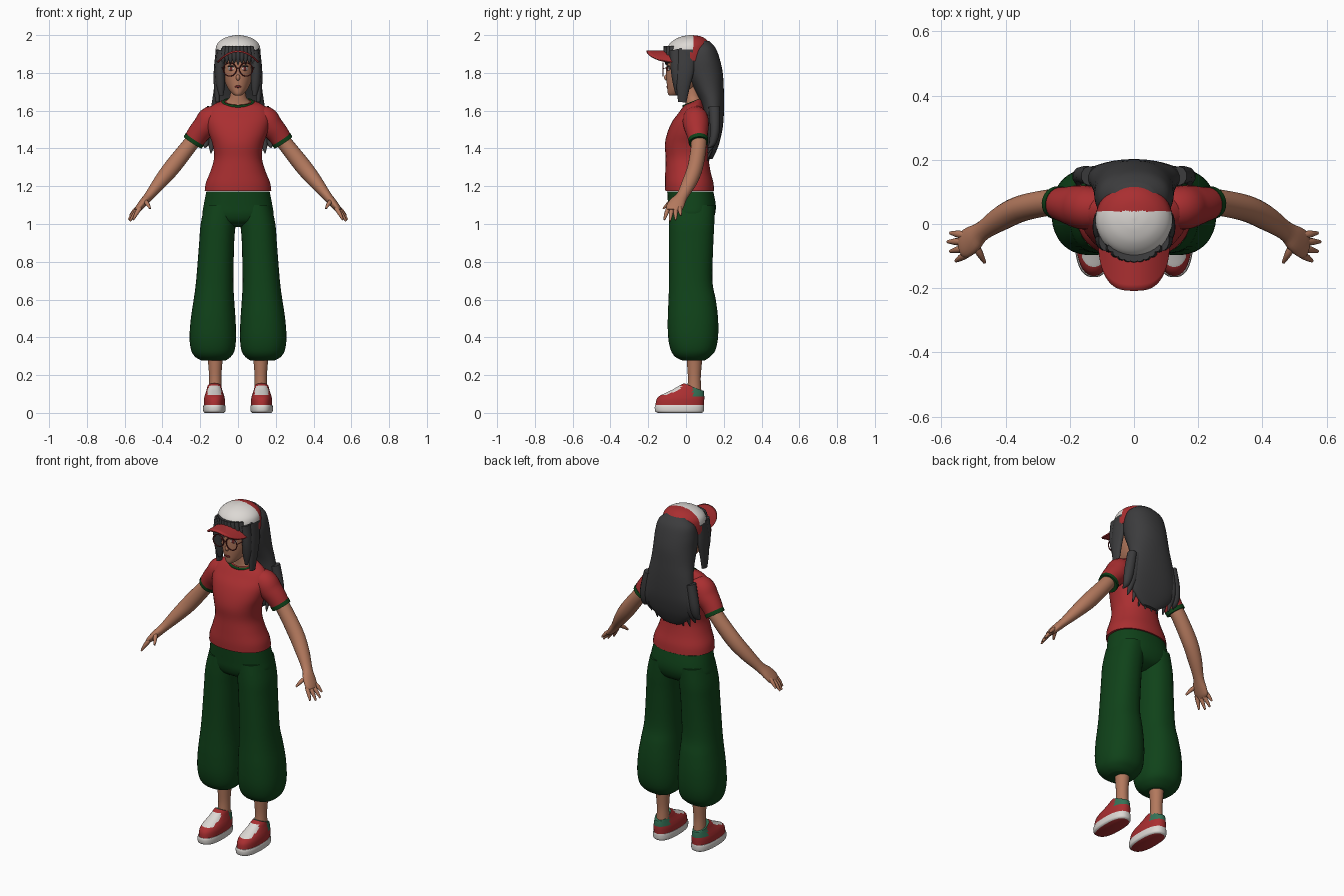
import bpy, bmesh, math
from mathutils import Vector, Matrix


def mat(name, rgb):
    m = bpy.data.materials.new(name)
    m.diffuse_color = (*rgb, 1)
    return m


RED = mat("red", (0.40, 0.028, 0.030))
GREEN = mat("dark green", (0.005, 0.055, 0.010))
SKIN = mat("skin", (0.45, 0.19, 0.11))
HAIR = mat("charcoal hair", (0.045, 0.045, 0.047))
WHITE = mat("off white", (0.72, 0.69, 0.66))
TEAL = mat("teal green", (0.035, 0.17, 0.095))
MAROON = mat("maroon", (0.16, 0.02, 0.02))


def finish(o, name, mats, mirror=False, angle=50):
    o.name = o.data.name = name
    for m in mats:
        o.data.materials.append(m)
    for p in o.data.polygons:
        p.use_smooth = True
    o.data.set_sharp_from_angle(angle=math.radians(angle))
    if mirror:
        o.modifiers.new("mirror", 'MIRROR')
    return o


def catmull(rows, n):
    """Smoothly interpolate rows of numbers."""
    rows = [Vector(r) for r in rows]
    out = []
    for i in range(len(rows) - 1):
        p0, p1, p2 = rows[max(i - 1, 0)], rows[i], rows[i + 1]
        p3 = rows[min(i + 2, len(rows) - 1)]
        for k in range(n):
            t = k / n
            out.append(0.5 * (2 * p1 + (p2 - p0) * t + (2 * p0 - 5 * p1 + 4 * p2 - p3) * t * t
                              + (3 * p1 - p0 - 3 * p2 + p3) * t ** 3))
    return out + [rows[-1]]


def skin(name, rings, mats, mirror=False):
    """Bridge rings of points and cap both ends."""
    bm = bmesh.new()
    vs = [[bm.verts.new(p) for p in r] for r in rings]
    n = len(vs[0])
    for a, b in zip(vs, vs[1:]):
        for i in range(n):
            bm.faces.new((a[i], a[(i + 1) % n], b[(i + 1) % n], b[i]))
    bm.faces.new(vs[0])
    bm.faces.new(vs[-1])
    bmesh.ops.recalc_face_normals(bm, faces=bm.faces)
    me = bpy.data.meshes.new(name)
    bm.to_mesh(me)
    bm.free()
    o = bpy.data.objects.new(name, me)
    bpy.context.collection.objects.link(o)
    return finish(o, name, mats, mirror)


def body(name, rows, mats, mirror=False, power=2.0, n=4, sides=36):
    """Horizontal rings; rows are (z, x0, x1, y0, y1, tilt)."""
    rings = []
    for z, x0, x1, y0, y1, tilt in catmull(rows, n):
        ring = []
        for i in range(sides):
            a = math.tau * (i + 0.5) / sides
            c, s = (math.copysign(abs(f) ** (2 / power), f) for f in (math.cos(a), math.sin(a)))
            ring.append(Vector(((x0 + x1) / 2 + c * (x1 - x0) / 2,
                                (y0 + y1) / 2 + s * (y1 - y0) / 2, z + tilt * s)))
        rings.append(ring)
    return skin(name, rings, mats, mirror)


def sym(rows):
    """(z, half width, y front, y back, tilt) to symmetric body rows."""
    return [(r[0], -r[1], r[1], r[2], r[3], r[4] if len(r) > 4 else 0) for r in rows]


def tube(name, rows, mats, mirror=False, n=4, sides=16):
    """Rings across a path; rows are (x, y, z, depth radius, width radius)."""
    pts = catmull(rows, n)
    rings = []
    for i, p in enumerate(pts):
        t = (Vector(pts[min(i + 1, len(pts) - 1)][:3]) - Vector(pts[max(i - 1, 0)][:3])).normalized()
        ref = Vector((0, 1, 0)) if abs(t.y) < 0.85 else Vector((0, 0, 1))
        a = (ref - t * ref.dot(t)).normalized()
        b = t.cross(a)
        c = Vector(p[:3])
        rings.append([c + a * p[3] * math.cos(q) + b * p[4] * math.sin(q)
                      for q in (math.tau * k / sides for k in range(sides))])
    return skin(name, rings, mats, mirror)


def bake(name, mats, mirror=False, scale=(1, 1, 1)):
    """Finish the primitive just added, with its transform applied."""
    o = bpy.context.object
    o.data.transform(o.matrix_basis @ Matrix.Diagonal((*scale, 1)))
    o.matrix_basis = Matrix.Identity(4)
    return finish(o, name, mats, mirror)


def blob(name, loc, scale, mats, mirror=False, rz=0):
    bpy.ops.mesh.primitive_uv_sphere_add(segments=16, ring_count=10, radius=1,
                                         location=loc, rotation=(0, 0, rz))
    return bake(name, mats, mirror, scale)


# Shirt, sleeves, cuffs and collar
body("shirt", sym([(1.175, .177, -.11, .15), (1.22, .17, -.112, .145), (1.28, .146, -.11, .13),
                   (1.35, .127, -.108, .12), (1.42, .135, -.112, .122), (1.48, .155, -.1, .125),
                   (1.54, .168, -.075, .12), (1.585, .166, -.042, .11), (1.615, .15, -.02, .1),
                   (1.637, .12, -.01, .09, .01), (1.648, .082, -.01, .085, .02)]), [RED], power=2.2)
tube("sleeve", [(.08, .05, 1.56, .055, .055), (.14, .05, 1.555, .068, .07),
                (.178, .055, 1.515, .066, .063), (.212, .06, 1.475, .056, .058),
                (.236, .065, 1.437, .05, .054)], [RED], True, sides=24)
tube("sleeve_cuff", [(.228, .064, 1.449, .053, .058), (.240, .066, 1.431, .052, .057)],
     [GREEN], True, n=1, sides=24)
bpy.ops.mesh.primitive_torus_add(major_radius=.078, minor_radius=.011, major_segments=40,
                                 minor_segments=10, location=(0, .038, 1.64), rotation=(.38, 0, 0))
bake("collar", [GREEN], scale=(1, .68, 1))

# Neck, arms, hands and ankles
body("neck", sym([(1.637, .074, -.006, .08, .02), (1.652, .06, -.002, .08, .016),
                  (1.68, .042, -.005, .075), (1.76, .04, -.01, .075)]), [SKIN])
tube("arm", [(.2, .06, 1.49, .04, .042), (.25, .068, 1.425, .041, .041),
             (.345, .05, 1.305, .041, .044), (.41, .02, 1.225, .039, .037),
             (.47, -.02, 1.15, .031, .025), (.5, -.045, 1.115, .042, .022),
             (.525, -.062, 1.085, .044, .018), (.538, -.067, 1.07, .035, .013)], [SKIN], True, sides=20)
for i, (bx, by, bz, tx, ty, tz) in enumerate([
        (.525, -.035, 1.09, .572, -.028, 1.045), (.53, -.055, 1.08, .58, -.055, 1.022),
        (.525, -.075, 1.08, .572, -.085, 1.016), (.518, -.092, 1.085, .555, -.115, 1.022),
        (.495, -.065, 1.125, .465, -.12, 1.082)]):
    tube(f"finger_{i + 1}", [(bx, by, bz, .012, .012),
                             ((bx + tx) / 2, (by + ty) / 2, (bz + tz) / 2 + .004, .011, .011),
                             (tx, ty, tz, .005, .005)], [SKIN], True, sides=10)
body("ankle", [(.33, .075, .165, .0, .09, 0), (.25, .084, .157, .006, .083, 0),
               (.18, .088, .153, .01, .078, 0), (.11, .086, .155, .005, .082, 0)], [SKIN], True)

# Baggy trousers
body("trouser_hips", sym([(1.172, .168, -.1, .145), (1.1, .182, -.095, .158), (1.05, .186, -.09, .153),
                          (1.01, .15, -.07, .13), (.985, .08, -.02, .08)]), [GREEN], power=2.3)
body("trouser_leg", [(1.1, .002, .176, -.085, .15, 0), (1.0, .012, .198, -.09, .15, 0),
                     (.9, .02, .206, -.09, .145, 0), (.7, .024, .222, -.09, .14, 0),
                     (.6, .02, .235, -.093, .158, 0), (.5, .013, .25, -.097, .17, 0),
                     (.4, .01, .257, -.095, .17, 0), (.33, .018, .248, -.08, .155, 0),
                     (.295, .04, .225, -.055, .125, 0), (.278, .065, .195, -.02, .1, 0)],
     [GREEN], True, power=2.3)

# Shoes: sole with red underside, upper with white top and teal heel
sole = body("shoe_sole", [(.0, .075, .176, -.15, .085, 0), (.008, .067, .184, -.163, .094, 0),
                          (.03, .066, .185, -.166, .096, 0), (.042, .068, .182, -.163, .095, 0)],
            [WHITE, RED], True, power=2.5)
for p in sole.data.polygons:
    p.material_index = int(p.normal.z < -.9 and p.center.z < .01)
shoe = body("shoe_upper", [(.04, .069, .181, -.162, .095, 0), (.07, .069, .181, -.157, .097, 0),
                           (.09, .073, .177, -.14, .097, 0), (.105, .078, .172, -.11, .096, 0),
                           (.12, .083, .167, -.07, .094, -.004), (.131, .086, .164, -.035, .091, -.014),
                           (.137, .088, .162, -.01, .088, -.02)], [RED, WHITE, TEAL], True, power=2.3)
for p in shoe.data.polygons:
    c = p.center
    if c.y > .035 and c.z > .085:
        p.material_index = 2
    elif c.y < -.025 and abs(c.x - .125) < .036 and .094 < c.z < .145:
        p.material_index = 1

# Head and face
body("head", sym([(1.68, .015, -.088, -.05), (1.69, .03, -.096, -.01), (1.72, .055, -.1, .05),
                  (1.77, .075, -.104, .09), (1.83, .085, -.105, .11), (1.9, .09, -.098, .115),
                  (1.96, .065, -.06, .09)]), [SKIN])
blob("nose", (0, -.104, 1.775), (.011, .012, .016), [SKIN])
blob("mouth", (0, -.099, 1.727), (.018, .005, .006), [MAROON])
blob("eye_white", (.036, -.093, 1.822), (.019, .006, .011), [WHITE], True, .35)
blob("iris", (.036, -.097, 1.822), (.009, .005, .011), [MAROON], True, .35)
blob("upper_lash", (.037, -.094, 1.835), (.021, .007, .004), [HAIR], True, .35)

# Round glasses
bpy.ops.mesh.primitive_torus_add(major_radius=.035, minor_radius=.003, major_segments=32,
                                 minor_segments=8, location=(.043, -.122, 1.818),
                                 rotation=(math.pi / 2, 0, 0))
bake("glasses_rim", [MAROON], True)
tube("glasses_bridge", [(-.009, -.122, 1.822, .0025, .0025), (0, -.123, 1.825, .0025, .0025),
                        (.009, -.122, 1.822, .0025, .0025)], [MAROON], sides=8)
tube("glasses_temple", [(.077, -.121, 1.824, .0025, .0025), (.088, -.06, 1.828, .0025, .0025),
                        (.09, .01, 1.828, .0025, .0025)], [MAROON], True, sides=8)

# Long back hair with pointed ends
body("back_hair", sym([(1.968, .06, .05, .125), (1.93, .105, .02, .158), (1.87, .121, -.005, .18),
                       (1.8, .124, .0, .195), (1.72, .128, .04, .2), (1.65, .138, .075, .202),
                       (1.57, .15, .093, .2), (1.5, .158, .105, .193), (1.43, .142, .11, .177),
                       (1.38, .1, .115, .158), (1.345, .05, .118, .14)]), [HAIR], power=2.2)
for i, (x, z) in enumerate([(.165, 1.405), (.135, 1.375), (.1, 1.345), (.06, 1.335), (.02, 1.325)]):
    tube(f"hair_end_{i + 1}", [(x * .85, .15, 1.62, .03, .025), (x * .98, .153, 1.5, .026, .03),
                               (x * 1.03, .14, 1.43, .018, .02), (x * 1.06, .115, z, .003, .003)],
         [HAIR], True, sides=10)

# Side locks framing the face
tube("side_lock_front", [(.085, -.05, 1.92, .035, .025), (.095, -.048, 1.82, .033, .026),
                         (.092, -.045, 1.74, .024, .024), (.088, -.045, 1.68, .008, .01)],
     [HAIR], True)
tube("side_lock_back", [(.095, .0, 1.92, .05, .022), (.108, -.005, 1.82, .048, .02),
                        (.11, -.015, 1.73, .036, .018), (.108, -.02, 1.645, .022, .012)],
     [HAIR], True)

# Fringe
for i in range(9):
    x = (i - 4) * .019
    y = -.103 * math.sqrt(1 - (x / .105) ** 2)
    tube(f"fringe_{i + 1}", [(x * .9, y - .002, 1.94, .014, .015), (x, y - .006, 1.9, .012, .015),
                             (x * 1.04, y - .006, 1.872, .009, .011),
                             (x * 1.08, y - .003, 1.842 + .007 * (i % 2), .002, .002)], [HAIR], sides=10)

# Cap: white front, red back, hair showing along its front edge
cap = body("cap_crown", sym([(1.868, .119, -.098, .128, -.016), (1.91, .12, -.104, .132, -.006),
                             (1.95, .112, -.09, .126), (1.978, .084, -.058, .106),
                             (1.994, .045, -.018, .076), (2.0, .006, .018, .036)]),
           [WHITE, RED, HAIR], n=6, sides=48)
for p in cap.data.polygons:
    c = p.center
    if c.y > .04 - .5 * max(0, 1.93 - c.z):
        p.material_index = 1
    elif c.z < 1.918 + .012 * math.sin(c.x * 130):
        p.material_index = 2

# Arched cap brim
bm = bmesh.new()
U, V = 32, 8
grid = []
for i in range(U + 1):
    u = -math.cos(math.pi * i / U)
    outer = -.062 - .146 * math.sqrt(max(0, 1 - abs(u) ** 3))
    grid.append([bm.verts.new((.108 * u, -.05 + (outer + .05) * j / V, 1.914 - .058 * u * u))
                 for j in range(V + 1)])
for a, b in zip(grid, grid[1:]):
    for j in range(V):
        bm.faces.new((a[j], a[j + 1], b[j + 1], b[j]))
bmesh.ops.recalc_face_normals(bm, faces=bm.faces)
me = bpy.data.meshes.new("cap_brim")
bm.to_mesh(me)
bm.free()
brim = bpy.data.objects.new("cap_brim", me)
bpy.context.collection.objects.link(brim)
finish(brim, "cap_brim", [RED])
thick = brim.modifiers.new("thickness", 'SOLIDIFY')
thick.thickness = .009
thick.offset = 0
